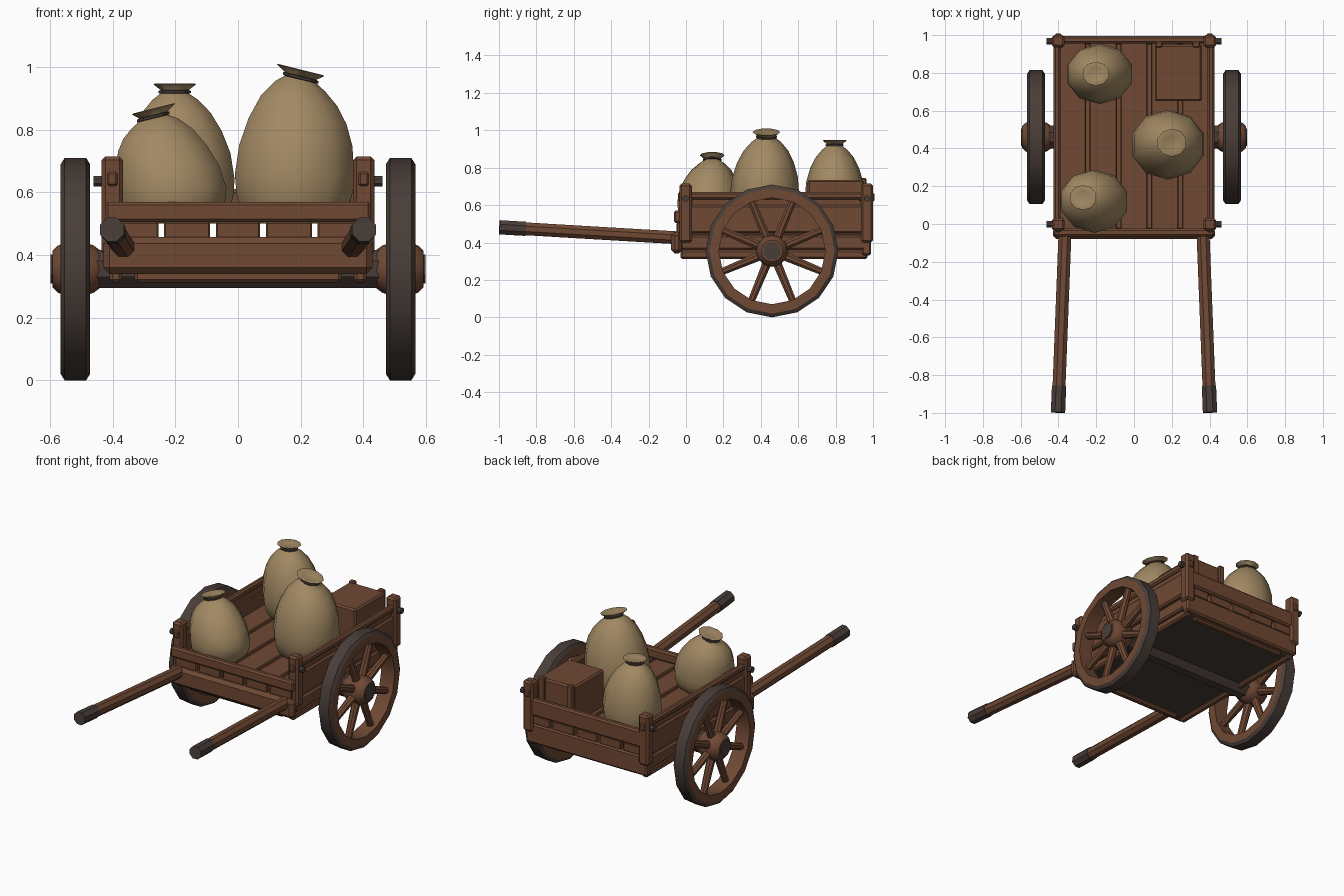
import bpy, bmesh, math
from mathutils import Vector, Matrix

cube = bpy.data.objects.get("Cube")
if cube:
    bpy.data.objects.remove(cube)


def material(name, rgb):
    m = bpy.data.materials.new(name)
    m.use_nodes = True
    m.diffuse_color = (*rgb, 1)
    m.node_tree.nodes["Principled BSDF"].inputs["Base Color"].default_value = (*rgb, 1)
    return m


wood = material("brown wood", (0.16, 0.066, 0.034))
dark = material("dark iron", (0.066, 0.047, 0.040))
cloth = material("tan sackcloth", (0.36, 0.25, 0.125))


def finish(name, bm, mats, smooth=None):
    bmesh.ops.recalc_face_normals(bm, faces=bm.faces)
    mesh = bpy.data.meshes.new(name)
    bm.to_mesh(mesh)
    bm.free()
    for m in mats:
        mesh.materials.append(m)
    ob = bpy.data.objects.new(name, mesh)
    bpy.context.collection.objects.link(ob)
    if smooth:
        bpy.ops.object.select_all(action='DESELECT')
        ob.select_set(True)
        bpy.context.view_layer.objects.active = ob
        bpy.ops.object.shade_smooth_by_angle(angle=math.radians(smooth))
    return ob


def box(name, xs, ys, zs, mat=wood, bevel=0.01):
    """Bevelled box spanning three (low, high) ranges."""
    bm = bmesh.new()
    bmesh.ops.create_cube(bm, size=1)
    for v in bm.verts:
        for i, (lo, hi) in enumerate((xs, ys, zs)):
            v.co[i] = lo if v.co[i] < 0 else hi
    if bevel:
        bmesh.ops.bevel(bm, geom=bm.edges[:], offset=bevel, segments=1, affect='EDGES')
    return finish(name, bm, [mat])


def mirrored_box(name, xs, ys, zs, mat=wood, bevel=0.01):
    box(name + "_left", xs, ys, zs, mat, bevel)
    box(name + "_right", (-xs[1], -xs[0]), ys, zs, mat, bevel)


def add_rod(bm, a, b, r1, r2, sides=8):
    """Tapered rod from a to b."""
    a, b = Vector(a), Vector(b)
    turn = (b - a).to_track_quat('Z', 'Y').to_matrix().to_4x4()
    spin = Matrix.Rotation(math.pi / sides, 4, 'Z')
    bmesh.ops.create_cone(bm, cap_ends=True, segments=sides, radius1=r1, radius2=r2,
                          depth=(b - a).length,
                          matrix=Matrix.Translation((a + b) / 2) @ turn @ spin)


def rod(name, a, b, r1, r2, mat=wood, sides=8, smooth=None):
    bm = bmesh.new()
    add_rod(bm, a, b, r1, r2, sides)
    return finish(name, bm, [mat], smooth)


def rings(bm, loops, closed=False):
    """Bridge successive rings of points with quads."""
    loops = [[bm.verts.new(p) for p in loop] for loop in loops]
    n = len(loops[0])
    pairs = list(zip(loops, loops[1:])) + ([(loops[-1], loops[0])] if closed else [])
    for a, b in pairs:
        for i in range(n):
            bm.faces.new((a[i], a[(i + 1) % n], b[(i + 1) % n], b[i]))
    if not closed:
        bm.faces.new(loops[0])
        bm.faces.new(loops[-1])


# Wheels: rim with iron tread, spokes, hub
AY, AZ = 0.46, 0.355


def wheel_ring(x, r, n=16):
    return [(x, AY + r * math.cos(math.tau * i / n), AZ + r * math.sin(math.tau * i / n))
            for i in range(n)]


for side, s in (("left", 1), ("right", -1)):
    profile = [(0.472, 0.285), (0.472, 0.335), (0.485, 0.355),
               (0.553, 0.355), (0.566, 0.335), (0.566, 0.285)]
    bm = bmesh.new()
    rings(bm, [wheel_ring(s * x, r) for x, r in profile], closed=True)
    bm.normal_update()
    for f in bm.faces:
        c = f.calc_center_median() - Vector((0, AY, AZ))
        f.material_index = int(Vector((0, c.y, c.z)).length > 0.32)
    finish("wheel_rim_" + side, bm, [wood, dark], 30)

    bm = bmesh.new()
    for i in range(8):
        t = math.tau * (i + 0.5) / 8
        d = Vector((0, math.cos(t), math.sin(t)))
        c = Vector((s * 0.519, AY, AZ))
        add_rod(bm, c + d * 0.05, c + d * 0.295, 0.026, 0.02)
    finish("wheel_spokes_" + side, bm, [wood], 30)

    bm = bmesh.new()
    hub = [(0.44, 0.06), (0.46, 0.075), (0.49, 0.085), (0.55, 0.085), (0.575, 0.075), (0.592, 0.058)]
    rings(bm, [wheel_ring(s * x, r, 12) for x, r in hub])
    finish("wheel_hub_" + side, bm, [wood], 40)

rod("axle", (-0.598, AY, AZ), (0.598, AY, AZ), 0.05, 0.05, dark)
rod("axle_sleeve", (-0.46, AY, AZ), (0.46, AY, AZ), 0.066, 0.066, dark)

# Cart bed: under frame, dark underside, floor planks
box("bed_core", (-0.39, 0.39), (-0.03, 0.96), (0.35, 0.455))
box("underside_panel", (-0.37, 0.37), (-0.02, 0.95), (0.33, 0.352), dark, 0)
mirrored_box("under_rail", (0.37, 0.41), (-0.03, 0.97), (0.312, 0.36))
for name, y in (("front", -0.03), ("rear", 0.92)):
    box("under_crossbar_" + name, (-0.33, 0.33), (y, y + 0.04), (0.312, 0.36))
edges = [-0.41, -0.245, -0.08, 0.08, 0.245, 0.41]
for i, (a, b) in enumerate(zip(edges, edges[1:])):
    box("floor_plank_%d" % (i + 1), (a + 0.009, b - 0.009), (-0.05, 0.985), (0.45, 0.505), bevel=0.005)

# End boards
box("front_beam", (-0.43, 0.43), (-0.08, -0.02), (0.34, 0.457), bevel=0.02)
box("front_rail", (-0.425, 0.425), (-0.065, -0.025), (0.505, 0.57))
box("rear_beam", (-0.42, 0.42), (0.94, 0.99), (0.33, 0.453))
box("rear_rail", (-0.40, 0.40), (0.955, 0.995), (0.505, 0.61))

# Side boards, posts and bolts
mirrored_box("side_lower_board", (0.385, 0.42), (-0.03, 0.97), (0.36, 0.44))
mirrored_box("side_main_board", (0.39, 0.425), (-0.02, 0.98), (0.45, 0.60))
mirrored_box("side_inner_strip", (0.395, 0.41), (-0.01, 0.97), (0.59, 0.64), bevel=0)
mirrored_box("side_top_rail", (0.39, 0.425), (-0.02, 0.98), (0.63, 0.67))
for name, y in (("front", -0.002), ("rear", 0.968)):
    mirrored_box(name + "_post", (0.367, 0.435), (y - 0.033, y + 0.033), (0.40, 0.715), bevel=0.012)
    mirrored_box(name + "_post_peg", (0.385, 0.417), (y - 0.042, y + 0.04), (0.62, 0.665), bevel=0.006)
    for side, s in (("left", 1), ("right", -1)):
        rod(name + "_bolt_" + side, (s * 0.42, y, 0.635), (s * 0.462, y, 0.635), 0.018, 0.018, dark)

# Pull shafts with dark grips
for side, s in (("left", 1), ("right", -1)):
    root, tip = Vector((s * 0.365, -0.04, 0.425)), Vector((s * 0.402, -0.99, 0.481))
    rod("shaft_" + side, root, tip, 0.037, 0.037)
    rod("shaft_grip_" + side, root.lerp(tip, 0.86), tip + (tip - root) * 0.008, 0.041, 0.041, dark)

# Crate and its rear uprights
box("crate", (0.11, 0.36), (0.65, 0.95), (0.50, 0.735))
for i, x in enumerate((0.132, 0.33)):
    box("crate_upright_%d" % (i + 1), (x - 0.02, x + 0.02), (0.935, 0.965), (0.5, 0.745), bevel=0.006)


# Sacks: tapered body, tied neck and flared mouth leaning to one side
def sack(name, x, y, rx, ry, neck_z, lean, tilt):
    def ring(r, t, drop=0.0, n=10):
        h = 0.5 + (neck_z - 0.5) * t
        k = max(0, t - 0.4) / 0.6
        pts = []
        for i in range(n):
            a = math.tau * (i + 0.5) / n
            px = r * rx * math.cos(a)
            pts.append((x + lean[0] * k + px, y + lean[1] * k + r * ry * math.sin(a),
                        h + drop + px * tilt * k * k))
        return pts

    body = [(0.72, 0), (0.88, 0.08), (0.97, 0.2), (1, 0.34), (0.95, 0.54), (0.82, 0.71),
            (0.64, 0.85), (0.42, 0.95), (0.25, 1)]
    bm = bmesh.new()
    rings(bm, [ring(r, t) for r, t in body]
          + [ring(0.25, 1, 0.008), ring(0.40, 1, 0.028), ring(0.37, 1, 0.03), ring(0.2, 1, 0.02)])
    finish(name, bm, [cloth], 50)
    bm = bmesh.new()
    rings(bm, [ring(0.25, 1, -0.003), ring(0.3, 1, 0), ring(0.3, 1, 0.007), ring(0.25, 1, 0.01)])
    finish(name + "_tie", bm, [dark])


sack("large_sack", 0.18, 0.42, 0.2, 0.185, 0.962, (0.02, 0.01), -0.25)
sack("rear_sack", -0.182, 0.795, 0.18, 0.16, 0.917, (-0.02, 0.0), 0.0)
sack("front_sack", -0.21, 0.12, 0.182, 0.167, 0.838, (-0.06, 0.02), 0.25)
